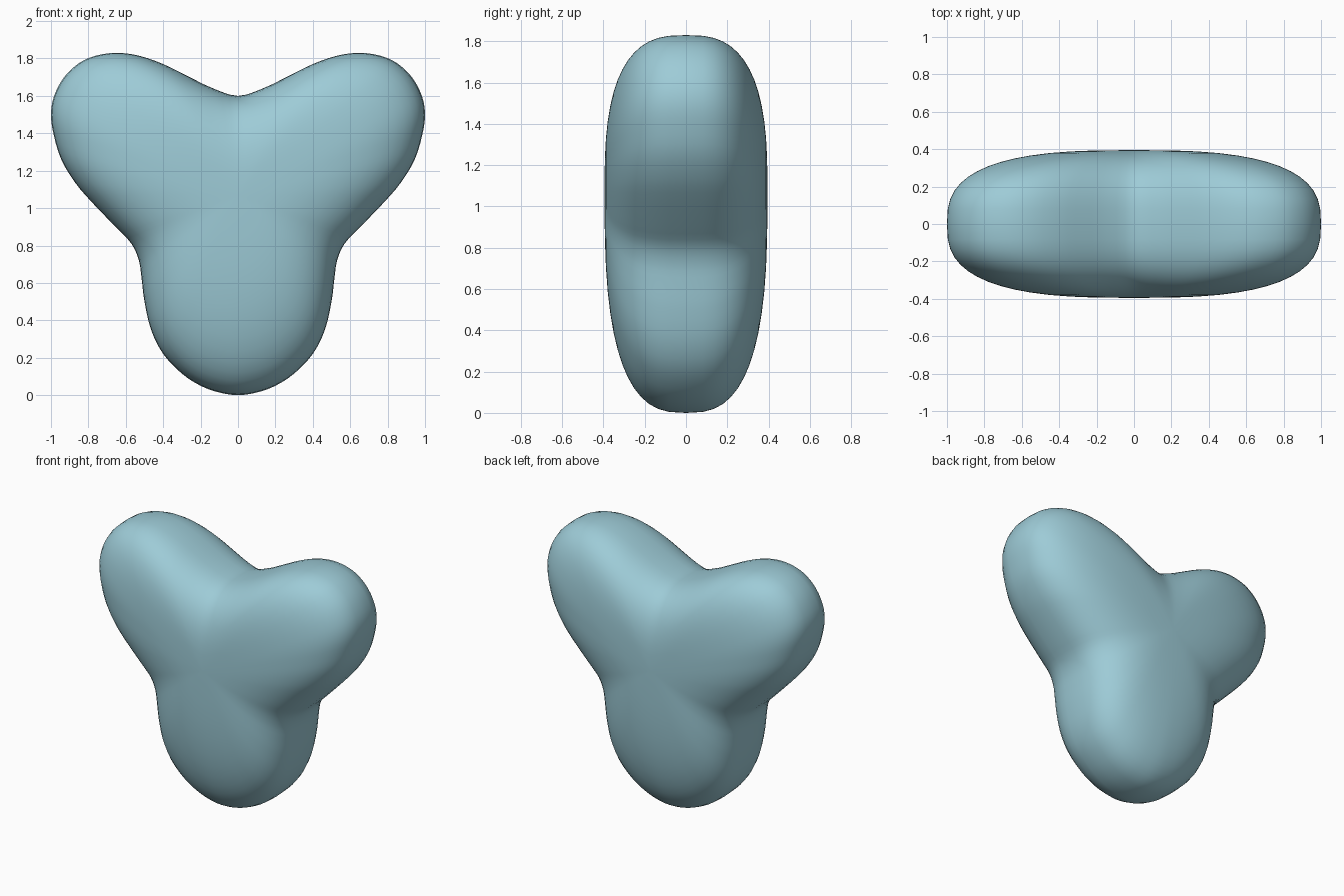
import bpy, bmesh, math
from mathutils import Vector

if "Cube" in bpy.data.objects:
    bpy.data.objects.remove(bpy.data.objects["Cube"])

CENTRE = Vector((0, 1.07))   # hub of the three lobes (x, z)
DEPTH = 0.395                # half thickness
POWER = 2.8                  # boxiness of the rounded edge
STEPS = 3                    # spline samples per outline point
RINGS = 28                   # rings from back pole to front pole

# Right half of the front outline, bottom to top notch
half = [(0, 0), (0.1, 0.014), (0.2, 0.05), (0.3, 0.115), (0.4, 0.22), (0.465, 0.35), (0.5, 0.5),
        (0.515, 0.62), (0.53, 0.72), (0.57, 0.81), (0.655, 0.9), (0.78, 1.03),
        (0.87, 1.135), (0.945, 1.26), (0.985, 1.39), (1.0, 1.5), (0.983, 1.6),
        (0.93, 1.7), (0.85, 1.775), (0.76, 1.815), (0.65, 1.83), (0.53, 1.815),
        (0.4, 1.77), (0.27, 1.706), (0.14, 1.643), (0, 1.6)]
points = [Vector(p) for p in half + [(-x, z) for x, z in half[-2:0:-1]]]


def smooth_loop(pts, steps):
    """Closed Catmull-Rom curve through the points."""
    out, n = [], len(pts)
    for i in range(n):
        a, b, c, d = (pts[(i + k) % n] for k in (-1, 0, 1, 2))
        for s in range(steps):
            t = s / steps
            out.append(0.5 * (2 * b + (c - a) * t + (2 * a - 5 * b + 4 * c - d) * t ** 2
                              + (3 * b - a - 3 * c + d) * t ** 3))
    return out


outline = smooth_loop(points, STEPS)
bm = bmesh.new()

# Stack of scaled outlines following a superellipse profile
rings = []
for i in range(1, RINGS):
    phi = -math.pi / 2 + math.pi * i / RINGS
    scale = math.cos(phi) ** (2 / POWER)
    y = math.copysign(DEPTH * abs(math.sin(phi)) ** (2 / POWER), phi)
    ring = []
    for p in outline:
        q = CENTRE + (p - CENTRE) * scale
        ring.append(bm.verts.new((q.x, y, q.y)))
    rings.append(ring)

n = len(outline)
for a, b in zip(rings, rings[1:]):
    for j in range(n):
        k = (j + 1) % n
        bm.faces.new((a[j], a[k], b[k], b[j]))

# Close the front and back
for ring, y in ((rings[0], -DEPTH), (rings[-1], DEPTH)):
    pole = bm.verts.new((CENTRE.x, y, CENTRE.y))
    for j in range(n):
        bm.faces.new((ring[j], ring[(j + 1) % n], pole))

bmesh.ops.recalc_face_normals(bm, faces=bm.faces)
for f in bm.faces:
    f.smooth = True
mesh = bpy.data.meshes.new("three_lobed_body")
bm.to_mesh(mesh)
bm.free()
body = bpy.data.objects.new("three_lobed_body", mesh)
bpy.context.collection.objects.link(body)

# Pale blue colour
mat = bpy.data.materials.new("pale_blue")
mat.diffuse_color = (0.34, 0.6, 0.68, 1)
mat.use_nodes = True
mat.node_tree.nodes["Principled BSDF"].inputs["Base Color"].default_value = mat.diffuse_color
mesh.materials.append(mat)
